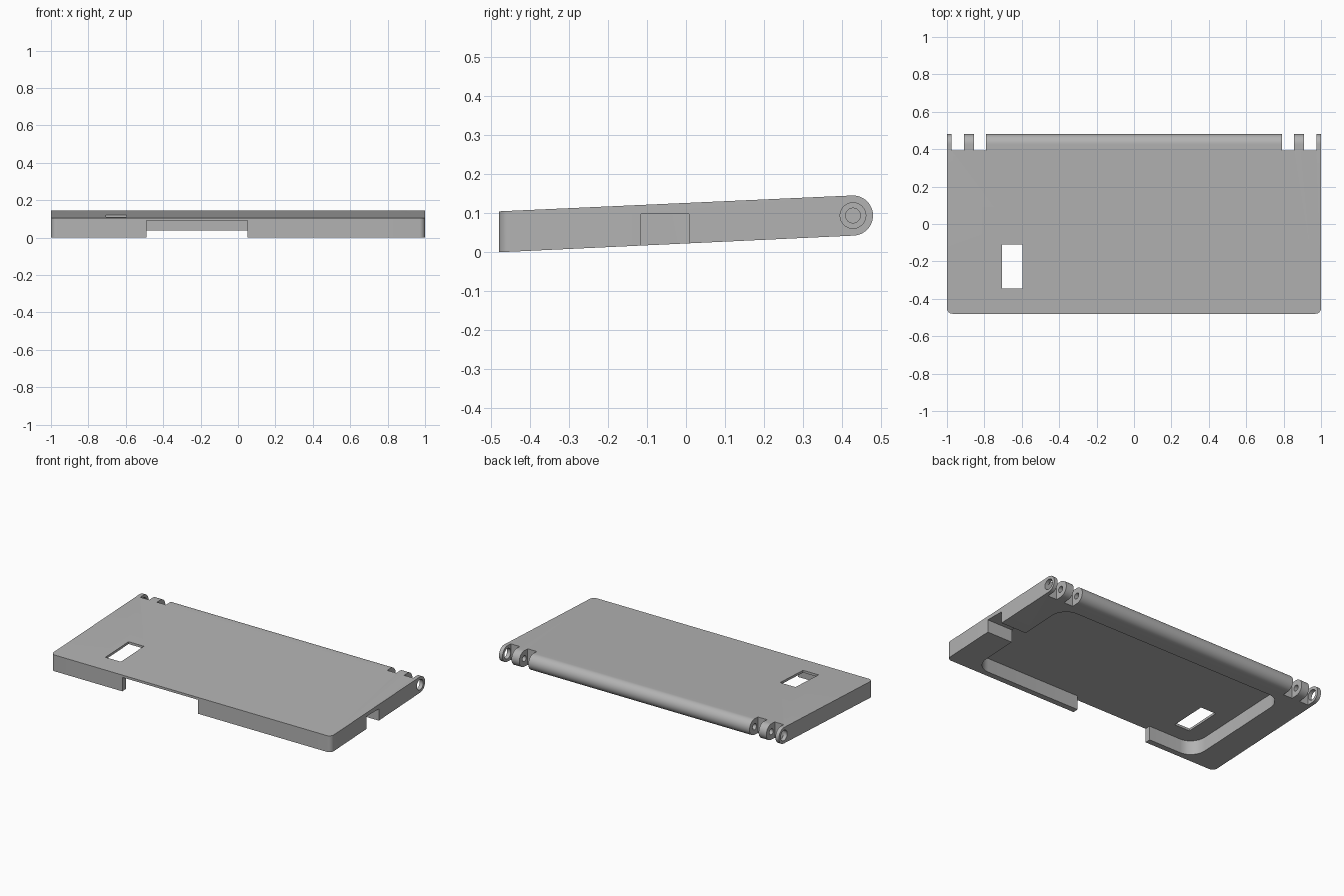
import bpy, bmesh
from math import sin, cos, pi, atan
from mathutils import Matrix, Vector

if "Cube" in bpy.data.objects:
    bpy.data.objects.remove(bpy.data.objects["Cube"])

SLOPE = 0.0451            # the lid rises gently toward the hinge
TOP, WALL = 0.1266, 0.015
AXIS_Y, AXIS_Z, BARREL = 0.4285, 0.0942, 0.0515

grey = bpy.data.materials.new("plastic grey")
grey.use_nodes = True
GREY = (0.45, 0.45, 0.45, 1)
grey.diffuse_color = GREY
grey.node_tree.nodes["Principled BSDF"].inputs["Base Color"].default_value = GREY


def make(name, bm):
    bmesh.ops.recalc_face_normals(bm, faces=bm.faces)
    mesh = bpy.data.meshes.new(name)
    bm.to_mesh(mesh)
    bm.free()
    mesh.materials.append(grey)
    obj = bpy.data.objects.new(name, mesh)
    bpy.context.collection.objects.link(obj)
    return obj


def extrude(points, offset):
    bm = bmesh.new()
    face = bm.faces.new([bm.verts.new(p) for p in points])
    res = bmesh.ops.extrude_face_region(bm, geom=[face])
    moved = [v for v in res["geom"] if isinstance(v, bmesh.types.BMVert)]
    bmesh.ops.translate(bm, verts=moved, vec=offset)
    return bm


def round_edges(bm, test, radius):
    edges = [e for e in bm.edges if test(*[v.co for v in e.verts])]
    bmesh.ops.bevel(bm, geom=edges, offset=radius, segments=8,
                    profile=0.5, affect='EDGES')


def upright(a, b):
    return abs(a.x - b.x) + abs(a.y - b.y) < 1e-4


def cut(body, cutter):
    mod = body.modifiers.new("cut", 'BOOLEAN')
    mod.operation, mod.solver, mod.object = 'DIFFERENCE', 'EXACT', cutter
    bpy.context.view_layer.objects.active = body
    bpy.ops.object.modifier_apply(modifier=mod.name)
    bpy.data.objects.remove(cutter)


def cut_block(x0, x1, y0, y1, top, slope=SLOPE, radius=0):
    # Block open at the bottom whose ceiling follows the slope
    pts = [(x0, y0, -0.2), (x1, y0, -0.2), (x1, y1, -0.2), (x0, y1, -0.2)]
    bm = extrude(pts, (0, 0, top + 0.2))
    if radius:
        round_edges(bm, upright, radius)
    for v in bm.verts:
        v.co.z += slope * v.co.y
    cut(lid, make("cutter", bm))


def cut_bore(x0, x1, radius):
    bm = bmesh.new()
    spin = Matrix.Translation(((x0 + x1) / 2, AXIS_Y, AXIS_Z)) @ Matrix.Rotation(pi / 2, 4, 'Y')
    bmesh.ops.create_cone(bm, cap_ends=True, segments=32, radius1=radius,
                          radius2=radius, depth=abs(x1 - x0), matrix=spin)
    cut(lid, make("cutter", bm))


# Wedge-shaped lid with a rounded hinge barrel along the back
tilt = atan(SLOPE)
profile = [(-1, -0.48, 0), (-1, -0.48, 0.105)]
for i in range(25):
    a = pi / 2 + tilt - pi * i / 24
    profile.append((-1, AXIS_Y + BARREL * cos(a), AXIS_Z + BARREL * sin(a)))
body = extrude(profile, (2, 0, 0))
round_edges(body, lambda a, b: upright(a, b) and a.y < -0.4, 0.03)
lid = make("hinged_lid", body)

# Underside recess, front opening, side opening and window
ceiling = TOP - WALL
cut_block(-0.82, 0.82, -0.445, 0.345, ceiling, radius=0.1)
cut_block(-0.49, 0.05, -0.6, -0.4, ceiling)
cut_block(0.7, 1.1, -0.115, 0.008, 0.098, slope=0)
cut_block(-0.705, -0.595, -0.345, -0.11, 0.3)

# Hinge knuckle slots and pin holes on both ends
for side in (-1, 1):
    for inner, outer in ((0.91, 0.975), (0.79, 0.855)):
        x0, x1 = sorted((side * inner, side * outer))
        cut_block(x0, x1, 0.394, 0.6, 0.3)
    cut_bore(side * 0.7, side * 0.94, 0.019)
    cut_bore(side * 0.94, side * 1.1, 0.033)

bpy.ops.object.select_all(action='DESELECT')
lid.select_set(True)
bpy.context.view_layer.objects.active = lid
bpy.ops.object.shade_smooth_by_angle(angle=pi / 6)
